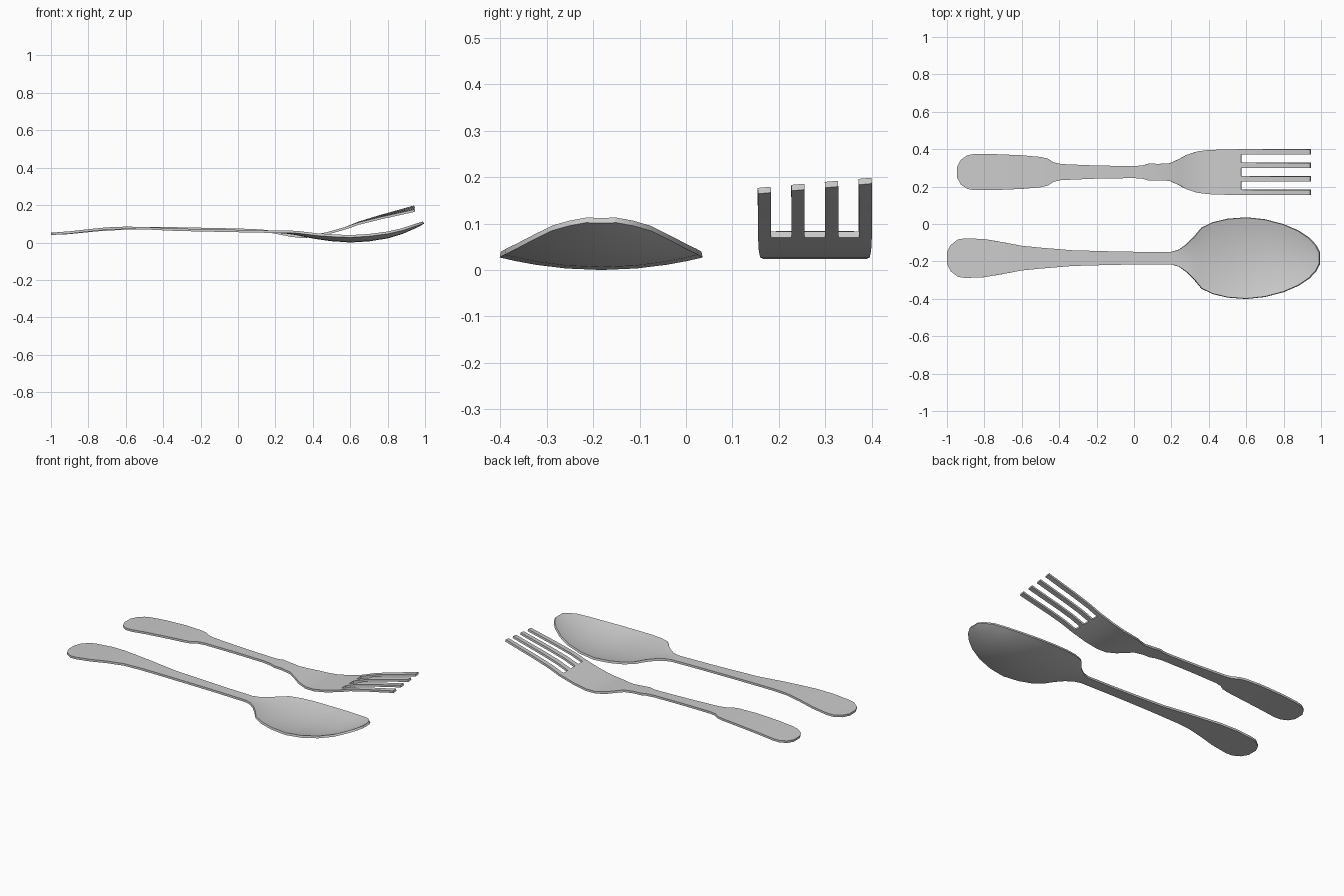
import bpy

THICK = 0.013


def finish(name, verts, faces):
    """Make a sheet, thicken it upward and shade it."""
    mesh = bpy.data.meshes.new(name)
    mesh.from_pydata(verts, [], faces)
    obj = bpy.data.objects.new(name, mesh)
    bpy.context.collection.objects.link(obj)
    bpy.context.view_layer.objects.active = obj
    obj.select_set(True)
    mod = obj.modifiers.new("thickness", 'SOLIDIFY')
    mod.thickness = THICK
    mod.offset = 1
    bpy.ops.object.modifier_apply(modifier=mod.name)
    bpy.ops.object.shade_smooth_by_angle(angle=0.6)
    obj.select_set(False)


def loft(stations, across, yc):
    """Stations are (x, half width, centre z, edge rise)."""
    n = len(across)
    verts = [(x, yc + u * w, z + rise * u * u)
             for x, w, z, rise in stations for u in across]
    faces = [(i * n + j, (i + 1) * n + j, (i + 1) * n + j + 1, i * n + j + 1)
             for i in range(len(stations) - 1) for j in range(n - 1)]
    return verts, faces


# Spoon: handle flowing into a dished bowl
spoon = [
    (-1.0, .03, .040, 0), (-.98, .07, .041, 0), (-.94, .1, .044, 0),
    (-.9, .106, .047, 0), (-.8, .102, .058, 0), (-.7, .085, .068, 0),
    (-.6, .066, .072, 0), (-.5, .056, .070, 0), (-.33, .042, .062, 0),
    (-.15, .037, .058, 0), (0, .034, .055, 0), (.2, .034, .051, 0),
    (.24, .046, .049, .002), (.28, .075, .045, .006), (.32, .115, .038, .011),
    (.36, .163, .029, .015), (.42, .192, .018, .019), (.5, .211, .007, .024),
    (.6, .2185, 0, .027), (.7, .208, .006, .027), (.8, .182, .022, .024),
    (.88, .148, .046, .018), (.94, .108, .072, .012), (.975, .07, .089, .006),
    (.995, .032, .101, .001)]
finish("spoon", *loft(spoon, [-1, -.85, -.65, -.35, 0, .35, .65, .85, 1], -.1825))

# Fork: handle, neck and head, with columns matching the tine edges
fork = [
    (-.945, .03, .042, 0), (-.925, .066, .043, 0), (-.89, .09, .046, 0),
    (-.85, .097, .05, 0), (-.75, .096, .06, 0), (-.6, .09, .069, 0),
    (-.5, .081, .071, 0), (-.46, .072, .071, 0), (-.43, .052, .071, 0),
    (-.39, .043, .07, 0), (-.2, .035, .066, 0), (0, .032, .062, 0),
    (.05, .036, .06, 0), (.08, .046, .059, 0), (.13, .044, .056, 0),
    (.19, .047, .049, 0), (.24, .07, .039, 0), (.28, .092, .031, 0),
    (.34, .111, .024, 0), (.4, .118, .027, 0), (.48, .121, .043, 0),
    (.575, .1225, .07, 0)]
u_cols = [-1, -.77, -.41, -.18, .18, .41, .77, 1]
verts, faces = loft(fork, u_cols, .2775)
base = len(verts) - 8

# Tines: four strips continuing from the head, the tips slightly twisted
for t in range(4):
    prev = (base + 2 * t, base + 2 * t + 1)
    for x, z, twist in [(.65, .098, .002), (.75, .126, .005),
                        (.85, .151, .008), (.945, .175, .011)]:
        k = len(verts)
        for u in u_cols[2 * t:2 * t + 2]:
            verts.append((x, .2775 + .1225 * u, z + twist * u))
        faces.append((prev[0], k, k + 1, prev[1]))
        prev = (k, k + 1)
finish("fork", verts, faces)
